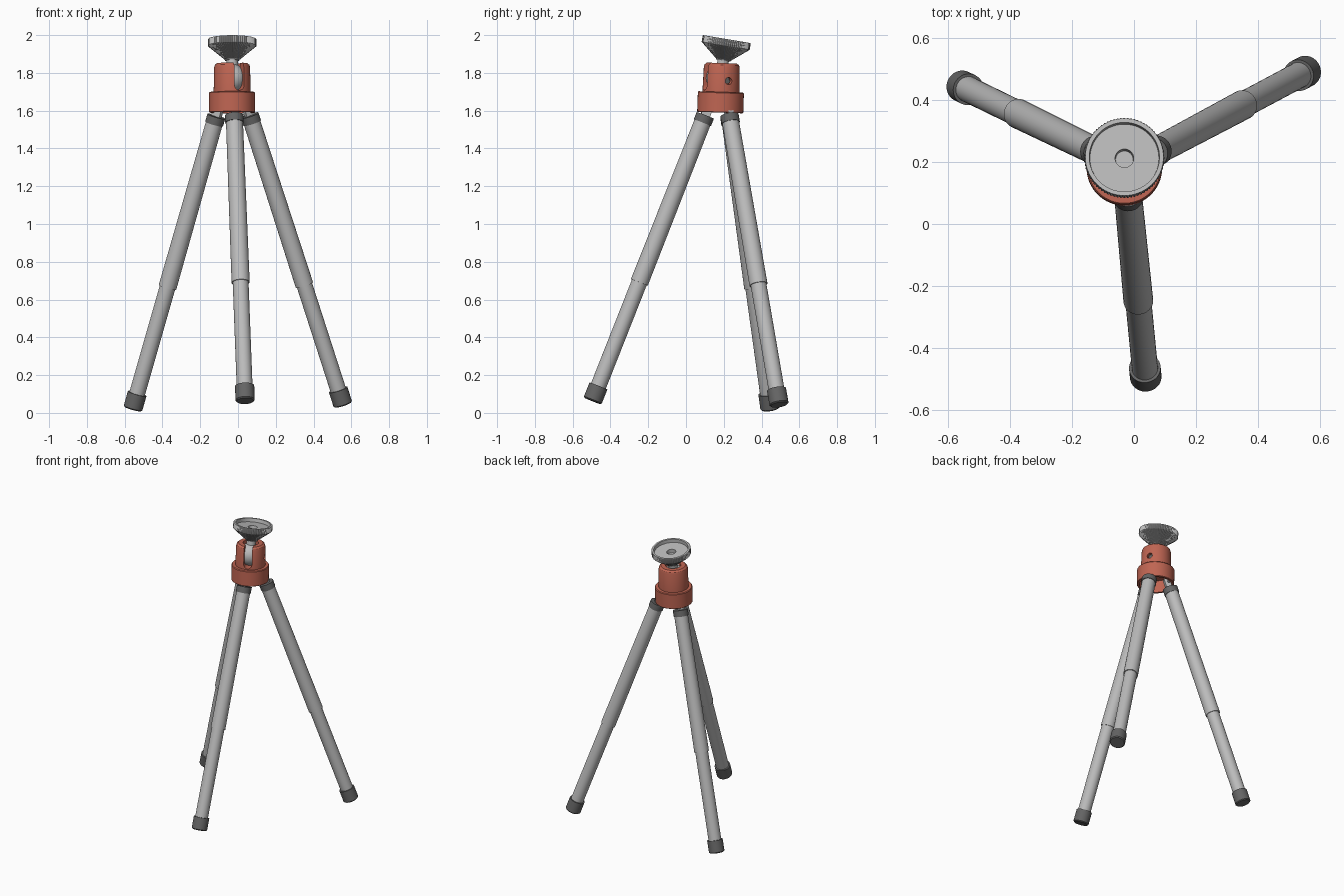
import bpy, bmesh, math
from mathutils import Matrix, Vector

if "Cube" in bpy.data.objects:
    bpy.data.objects.remove(bpy.data.objects["Cube"])


def material(name, color):
    m = bpy.data.materials.new(name)
    m.use_nodes = True
    m.diffuse_color = (*color, 1)
    m.node_tree.nodes["Principled BSDF"].inputs["Base Color"].default_value = (*color, 1)
    return m


METAL = material("light grey metal", (0.5, 0.5, 0.5))
DARK = material("dark grey rubber", (0.13, 0.13, 0.13))
RED = material("brick red plastic", (0.52, 0.13, 0.085))


def finish(name, bm, mat, matrix, smooth=True):
    bmesh.ops.recalc_face_normals(bm, faces=bm.faces)
    mesh = bpy.data.meshes.new(name)
    bm.to_mesh(mesh)
    bm.free()
    mesh.materials.append(mat)
    ob = bpy.data.objects.new(name, mesh)
    bpy.context.collection.objects.link(ob)
    ob.matrix_world = matrix
    if smooth:
        shade(ob)
    return ob


def shade(ob):
    bpy.ops.object.select_all(action="DESELECT")
    ob.select_set(True)
    bpy.context.view_layer.objects.active = ob
    bpy.ops.object.shade_smooth_by_angle(angle=math.radians(32))


def lathe(name, profile, mat, matrix, segs=40, knurl=None):
    """Revolve (radius, height) points; both ends close on the axis."""
    bm = bmesh.new()
    rings = []
    for i, (r, z) in enumerate(profile):
        if r == 0:
            rings.append([bm.verts.new((0, 0, z))] * segs)
            continue
        ring = []
        for k in range(segs):
            a = math.tau * k / segs
            rr = r - 0.004 * (k % 2) if knurl and i in knurl else r
            ring.append(bm.verts.new((rr * math.cos(a), rr * math.sin(a), z)))
        rings.append(ring)
    for lo, hi in zip(rings, rings[1:]):
        for k in range(segs):
            n = (k + 1) % segs
            corners = dict.fromkeys((lo[k], lo[n], hi[n], hi[k]))
            bm.faces.new(list(corners))
    return finish(name, bm, mat, matrix)


def tube(name, r0, r1, z0, z1, mat, matrix, bevel=0.0):
    pts = [(0, z0), (r0 - bevel, z0)]
    if bevel:
        pts.append((r0, z0 + bevel))
    return lathe(name, pts + [(r1, z1), (0, z1)], mat, matrix)


def box(name, size, mat, matrix):
    bm = bmesh.new()
    bmesh.ops.create_cube(bm, size=1)
    bmesh.ops.scale(bm, vec=size, verts=bm.verts)
    return finish(name, bm, mat, matrix, smooth=False)


def cut(target, cutter):
    mod = target.modifiers.new("cut", "BOOLEAN")
    mod.operation, mod.solver, mod.object = "DIFFERENCE", "EXACT", cutter
    bpy.context.view_layer.update()
    bpy.context.view_layer.objects.active = target
    bpy.ops.object.modifier_apply(modifier=mod.name)
    bpy.data.objects.remove(cutter)


# Hub: a cap with a wide hollow collar, leaning slightly backwards
hub = Matrix.Translation((-0.031, 0.181, 1.59)) @ Matrix.Rotation(math.radians(-2), 4, "X")
body = lathe("hub_body", [
    (0, 0.085), (0.105, 0.085), (0.105, 0), (0.119, 0), (0.122, 0.003), (0.122, 0.104),
    (0.118, 0.109), (0.098, 0.109), (0.095, 0.24), (0.091, 0.253), (0.08, 0.262),
    (0, 0.262)], RED, hub, segs=64)

# Round-bottomed slot, stem opening and side screw hole
slot_turn = Matrix.Rotation(math.radians(-66), 4, "Z")
bm = bmesh.new()
half, low = 0.027, 0.142
outline = [(half * math.cos(a), low + half * math.sin(a))
           for a in (math.pi + math.pi * k / 12 for k in range(13))]
outline += [(half, 0.3), (-half, 0.3)]
face = bm.faces.new([bm.verts.new((0, y, z)) for y, z in outline])
ext = bmesh.ops.extrude_face_region(bm, geom=[face])
bmesh.ops.translate(bm, vec=(0.15, 0, 0),
                    verts=[v for v in ext["geom"] if isinstance(v, bmesh.types.BMVert)])
cut(body, finish("slot_cutter", bm, RED, hub @ slot_turn, smooth=False))
cut(body, tube("stem_cutter", 0.05, 0.05, 0.2, 0.3, RED, hub))
screw = (hub @ Matrix.Rotation(math.radians(24), 4, "Z") @ Matrix.Translation((0, 0, 0.168))
         @ Matrix.Rotation(math.pi / 2, 4, "Y"))
cut(body, tube("screw_cutter", 0.019, 0.019, 0.07, 0.15, RED, screw))
shade(body)
tube("locking_screw", 0.014, 0.014, 0.05, 0.08, DARK, screw)

# Ball joint, stem and tilted mounting plate
head = Matrix.Translation((-0.031, 0.216, 1.979)) @ Matrix.Rotation(math.radians(-9.5), 4, "X")
bm = bmesh.new()
bmesh.ops.create_uvsphere(bm, u_segments=32, v_segments=20, radius=0.075)
finish("ball", bm, METAL, head @ Matrix.Translation((0, 0, -0.21)))
tube("stem", 0.03, 0.03, -0.2, -0.1, METAL, head)
lathe("mounting_plate", [
    (0, -0.115), (0.038, -0.115), (0.04, -0.11), (0.122, -0.042), (0.129, -0.036),
    (0.129, -0.003), (0.126, 0), (0.113, 0), (0.111, -0.024), (0.03, -0.024),
    (0.028, -0.05), (0, -0.05)], METAL, head, segs=144, knurl=(3, 4, 5))

# Three telescopic legs, each built upwards from its foot
LEGS = {
    "front": ((0.038, -0.495, 0.063), (-0.02, 0.102, 1.575)),
    "left": ((0.556, 0.493, 0.043), (0.062, 0.23, 1.575)),
    "right": ((-0.557, 0.445, 0.021), (-0.115, 0.23, 1.57)),
}
for side, (foot, top) in LEGS.items():
    foot, axis = Vector(foot), Vector(top) - Vector(foot)
    length = axis.length
    hinge_dir = axis.normalized()
    spread = Vector((-axis.x, -axis.y, 0)).normalized()
    across = hinge_dir.cross(spread).normalized()
    outward = across.cross(hinge_dir)
    frame = Matrix((outward, across, hinge_dir)).transposed().to_4x4()
    frame.translation = foot
    joint = length * 0.415
    tube(side + "_foot", 0.051, 0.051, 0, 0.085, DARK, frame, bevel=0.006)
    tube(side + "_lower_leg", 0.042, 0.042, 0.08, joint + 0.02, METAL, frame)
    tube(side + "_upper_leg", 0.048, 0.045, joint, length - 0.04, METAL, frame)
    tube(side + "_leg_collar", 0.049, 0.049, length - 0.042, length, DARK, frame)
    tab = frame @ Matrix.Translation((0, 0, length + 0.03))
    box(side + "_hinge_tab", (0.05, 0.03, 0.08), METAL, tab)
    pin = tab @ Matrix.Translation((0, 0, 0.015)) @ Matrix.Rotation(math.pi / 2, 4, "X")
    tube(side + "_hinge_pin", 0.009, 0.009, -0.04, 0.04, METAL, pin)
